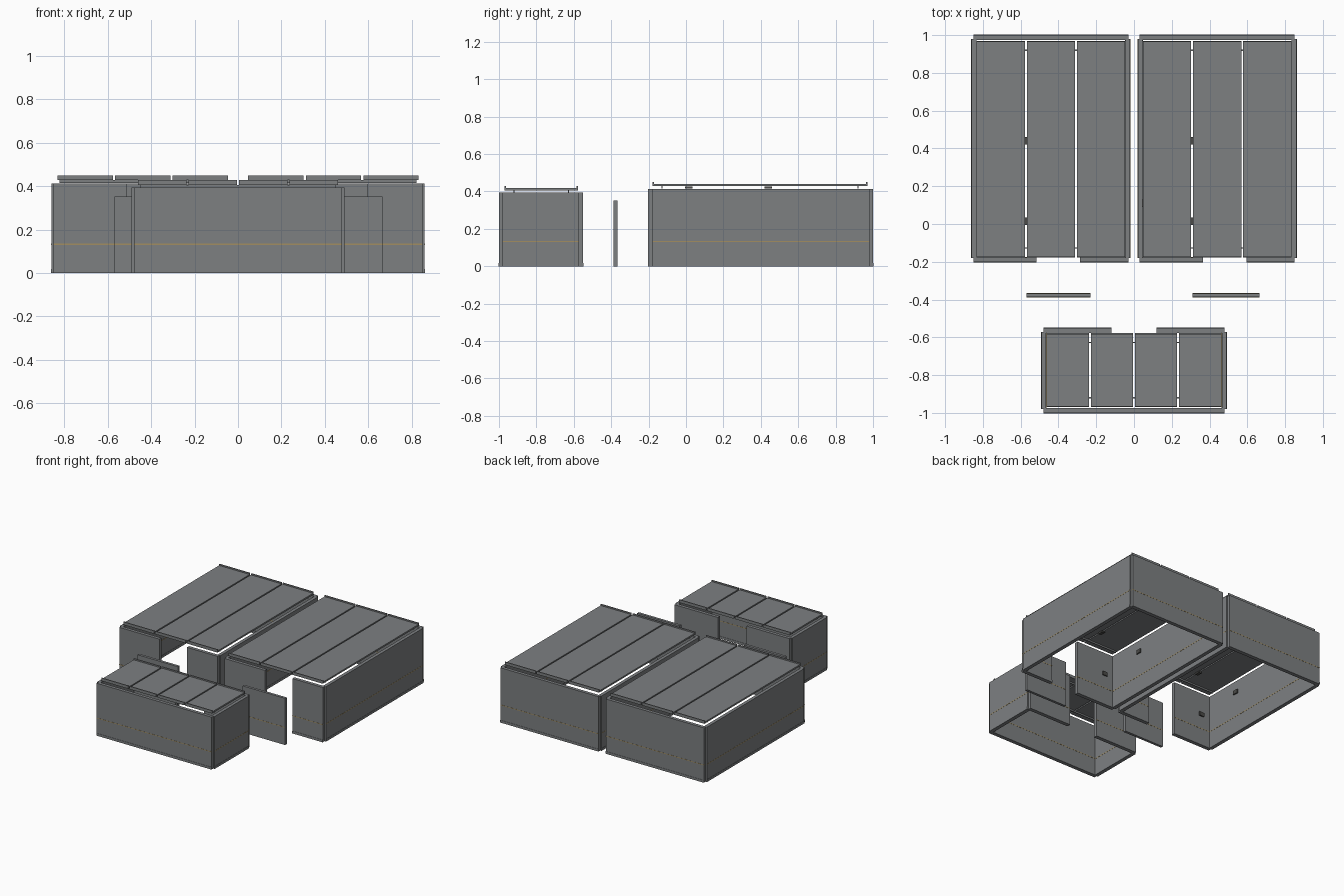
import bpy
import bmesh

if "Cube" in bpy.data.objects:
    bpy.data.objects.remove(bpy.data.objects["Cube"])


def material(name, rgb):
    m = bpy.data.materials.new(name)
    m.diffuse_color = (*rgb, 1)
    m.use_nodes = True
    m.node_tree.nodes["Principled BSDF"].inputs["Base Color"].default_value = m.diffuse_color
    return m


GREY = material("panel grey", (0.205, 0.215, 0.222))
TAN = material("tan cable line", (0.36, 0.27, 0.12))
DARK = material("dark fitting", (0.07, 0.07, 0.065))


def boxes(name, spans, mat):
    """One object made of boxes given as (x0, x1, y0, y1, z0, z1)."""
    bm = bmesh.new()
    for x0, x1, y0, y1, z0, z1 in spans:
        vs = bmesh.ops.create_cube(bm, size=1)["verts"]
        for v in vs:
            v.co.x = x1 if v.co.x > 0 else x0
            v.co.y = y1 if v.co.y > 0 else y0
            v.co.z = z1 if v.co.z > 0 else z0
    me = bpy.data.meshes.new(name)
    bm.to_mesh(me)
    bm.free()
    me.materials.append(mat)
    ob = bpy.data.objects.new(name, me)
    bpy.context.collection.objects.link(ob)
    return ob


T = 0.025  # wall thickness


def wall(name, axis, a, cuts, h):
    """Row of panels along an axis; cuts lists (start, end) of each panel."""
    def place(s, e, lo, hi, z0, z1):
        return (s, e, lo, hi, z0, z1) if axis == "x" else (lo, hi, s, e, z0, z1)
    boxes(name, [place(s, e, a, a + T, 0.003, h) for s, e in cuts], GREY)
    boxes(name + "_base_channel",
          [place(s, e, a - 0.002, a + T + 0.002, 0, 0.018) for s, e in cuts], GREY)
    boxes(name + "_cable_line",
          [place(s, e, a - 0.001, a + T + 0.001, 0.13, 0.135) for s, e in cuts], TAN)


def roof(name, strips, y0, y1, z):
    """Slabs with raised lips at both ends, carried by two cross beams."""
    slabs, lips = [], []
    for x0, x1 in strips:
        slabs.append((x0, x1, y0, y1, z, z + 0.012))
        for y in (y0, y1 - 0.007):
            lips.append((x0, x1, y, y + 0.007, z + 0.012, z + 0.022))
    boxes(name + "_panels", slabs, GREY)
    boxes(name + "_end_lips", lips, GREY)
    xa, xb = strips[0][0] + 0.01, strips[-1][1] - 0.01
    boxes(name + "_beams", [(xa, xb, y - 0.003, y + 0.003, z - 0.012, z)
                            for y in (y0 + 0.05, y1 - 0.05)], GREY)


def large_room(name, ox):
    h = 0.413
    side = [(-0.18, 0.28), (0.28, 0.47), (0.47, 0.98)]
    wall(name + "_left_wall", "y", ox - 0.42, side, h)
    wall(name + "_right_wall", "y", ox + 0.42 - T, side, h)
    wall(name + "_back_wall", "x", 1 - T,
         [(ox - 0.41, ox - 0.2), (ox - 0.2, ox + 0.25), (ox + 0.25, ox + 0.41)], h)
    # front wall leaves a doorway
    wall(name + "_front_wall", "x", -0.202,
         [(ox - 0.41, ox - 0.2), (ox - 0.2, ox - 0.075),
          (ox + 0.155, ox + 0.28), (ox + 0.28, ox + 0.41)], h)
    roof(name + "_roof", [(ox - 0.393, ox - 0.137), (ox - 0.127, ox + 0.128),
                          (ox + 0.138, ox + 0.393)], -0.178, 0.97, 0.428)
    # ceiling plates under the panel gap, and wall sockets
    boxes(name + "_ceiling_plates",
          [(ox - 0.145, ox - 0.12, y - 0.02, y + 0.02, 0.416, 0.427)
           for y in (0.015, 0.44)], DARK)
    boxes(name + "_wall_sockets",
          [(ox - 0.395, ox - 0.386, 0.09, 0.13, 0.31, 0.34),
           (ox - 0.34, ox - 0.30, -0.177, -0.168, 0.23, 0.26)], DARK)


large_room("left_room", -0.44)
large_room("right_room", 0.44)

# small room with a doorway in its back wall
h = 0.395
wall("small_room_front_wall", "x", -1.0, [(-0.48, -0.31), (-0.31, 0.31), (0.31, 0.48)], h)
wall("small_room_back_wall", "x", -0.576,
     [(-0.48, -0.24), (-0.24, -0.12), (0.12, 0.24), (0.24, 0.48)], h)
for label, x in (("left", -0.49), ("right", 0.49 - T)):
    wall(f"small_room_{label}_wall", "y", x, [(-0.98, -0.84), (-0.84, -0.572)], h)
roof("small_room_roof", [(-0.462, -0.238), (-0.228, -0.005), (0.005, 0.228), (0.238, 0.462)],
     -0.97, -0.578, 0.406)

# free-standing screens between the rooms
for label, x0, x1 in (("left", -0.57, -0.23), ("right", 0.31, 0.665)):
    boxes(f"{label}_screen", [(x0, x1, -0.387, -0.367, 0, 0.352)], GREY)
    boxes(f"{label}_screen_cable_line",
          [(x0, x1, -0.388, -0.366, 0.13, 0.135)], TAN)
